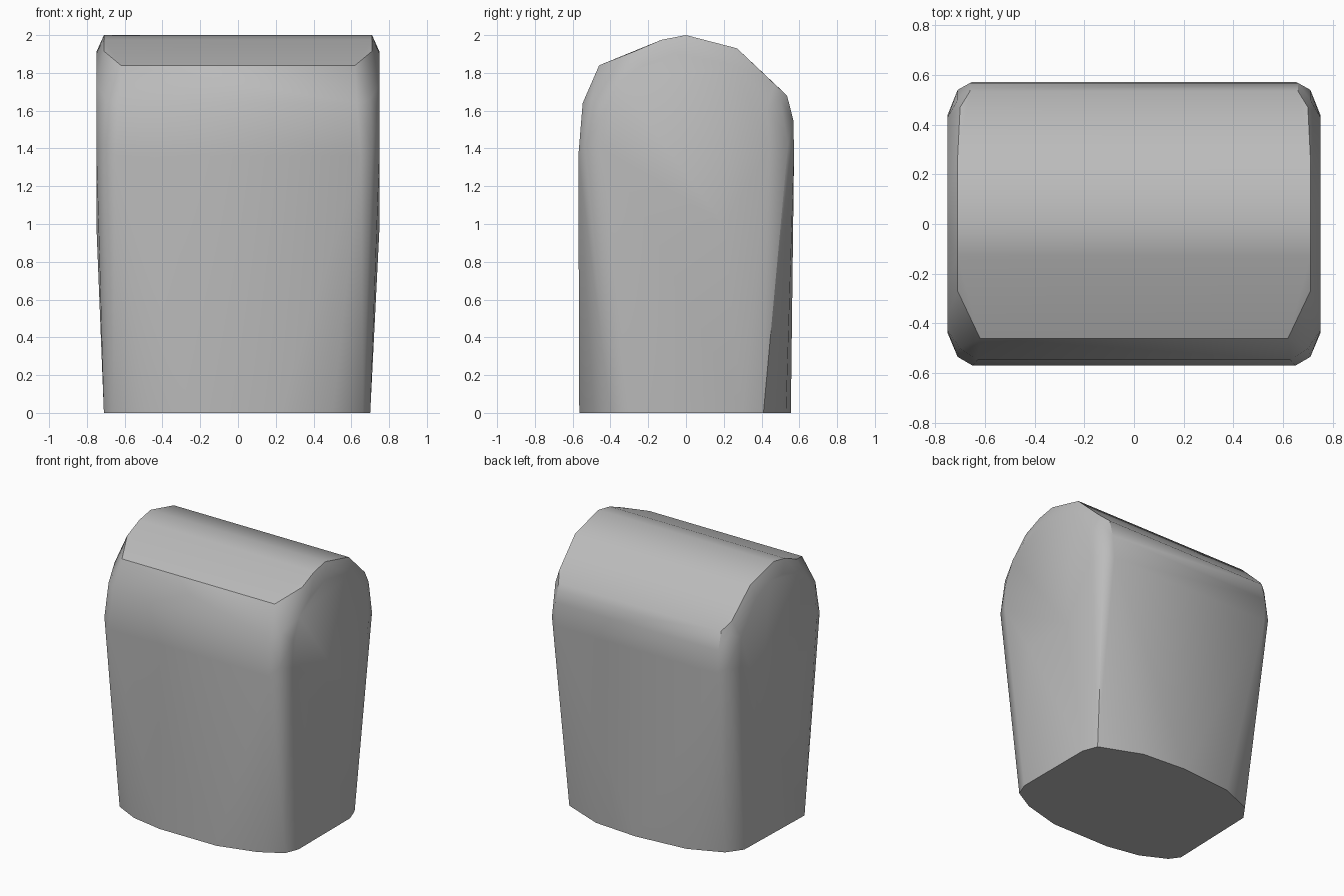
import bpy, bmesh, math

old = bpy.data.objects.get("Cube")
if old:
    bpy.data.objects.remove(old, do_unlink=True)

# One plain grey
grey = bpy.data.materials.new("plain grey")
grey.use_nodes = True
colour = (0.5, 0.5, 0.5, 1)
grey.diffuse_color = colour
grey.node_tree.nodes["Principled BSDF"].inputs["Base Color"].default_value = colour

# Foot outline on the ground (x, y)
foot = [(-.71, -.36), (-.66, -.43), (-.48, -.52), (-.24, -.565), (.22, -.565),
        (.5, -.49), (.66, -.4), (.7, -.3), (.7, .3), (.66, .41), (.36, .53),
        (.02, .555), (-.37, .52), (-.61, .42), (-.69, .31)]

# Rounded crown: half width, y, z from front to back
crown = [(.65, -.57, 1.36), (.63, -.547, 1.64), (.62, -.46, 1.84),
         (.71, -.27, 1.915), (.71, -.13, 1.975), (.71, 0, 2), (.71, .27, 1.93),
         (.70, .47, 1.74), (.66, .535, 1.68), (.66, .568, 1.55), (.65, .572, 1.38)]

# Corner bevels between the crown and the end faces
corners = [(.71, -.535, 1.42), (.70, -.5, 1.66), (.71, .54, 1.42), (.71, .5, 1.66)]

# Flat end faces
ends = [(.75, -.2, 1.0), (.75, -.44, 1.4), (.75, -.43, 1.6), (.75, -.36, 1.74),
        (.75, -.23, 1.84), (.75, -.05, 1.9), (.75, .1, 1.91), (.75, .26, 1.84),
        (.75, .43, 1.62), (.75, .44, 1.4), (.75, .2, 1.0)]

# Wrap the outlines in one convex skin
bm = bmesh.new()
for x, y in foot:
    bm.verts.new((x, y, 0))
for x, y, z in crown + corners + ends:
    for side in (-1, 1):
        bm.verts.new((side * x, y, z))
hull = bmesh.ops.convex_hull(bm, input=bm.verts[:])
loose = {v for v in hull["geom_interior"] + hull["geom_unused"]
         if isinstance(v, bmesh.types.BMVert)}
bmesh.ops.delete(bm, geom=list(loose), context="VERTS")
bmesh.ops.dissolve_limit(bm, angle_limit=math.radians(1), verts=bm.verts[:], edges=bm.edges[:])
bmesh.ops.recalc_face_normals(bm, faces=bm.faces[:])

mesh = bpy.data.meshes.new("rounded_block")
bm.to_mesh(mesh)
bm.free()
block = bpy.data.objects.new("rounded_block", mesh)
bpy.context.collection.objects.link(block)
mesh.materials.append(grey)

# Soft shading with crisp front lip and base
bpy.ops.object.select_all(action="DESELECT")
block.select_set(True)
bpy.context.view_layer.objects.active = block
bpy.ops.object.shade_smooth_by_angle(angle=math.radians(35))
